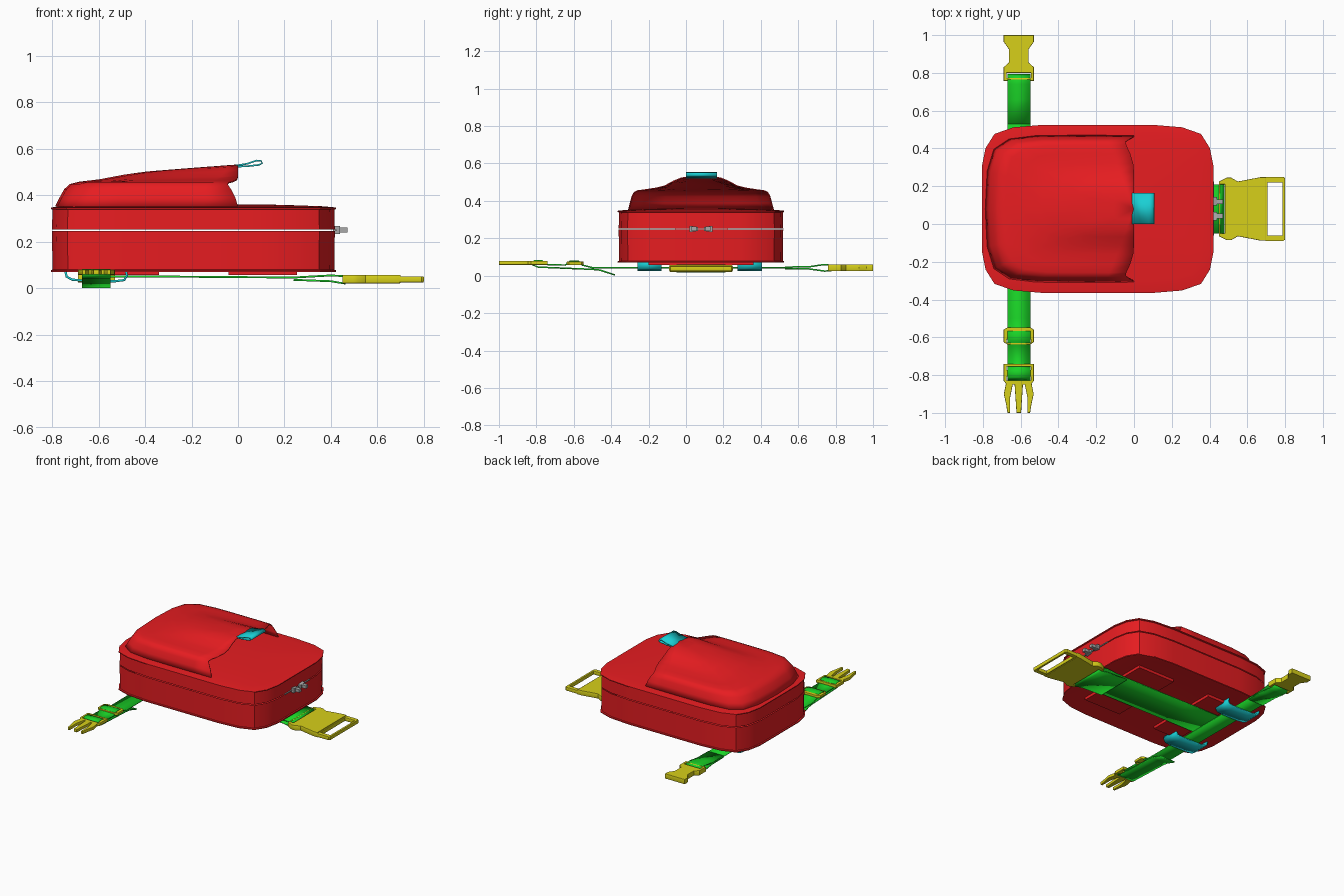
import bpy, bmesh, math

if "Cube" in bpy.data.objects:
    bpy.data.objects.remove(bpy.data.objects["Cube"])

CY = 0.08     # centre line of the bag in y
SX = -0.61    # centre line of the cross strap in x


def material(name, rgb):
    m = bpy.data.materials.new(name)
    m.diffuse_color = (*rgb, 1)
    m.use_nodes = True
    m.node_tree.nodes["Principled BSDF"].inputs["Base Color"].default_value = m.diffuse_color
    return m


RED = material("red_fabric", (0.80, 0.012, 0.015))
GREEN = material("green_webbing", (0.01, 0.65, 0.02))
YELLOW = material("yellow_plastic", (0.68, 0.63, 0.01))
CYAN = material("cyan_tape", (0.01, 0.62, 0.65))
GREY = material("grey_metal", (0.4, 0.4, 0.4))


def add(name, mesh, mat, angle=35):
    ob = bpy.data.objects.new(name, mesh)
    bpy.context.collection.objects.link(ob)
    mesh.materials.clear()
    mesh.materials.append(mat)
    for p in mesh.polygons:
        p.use_smooth = True
    mesh.set_sharp_from_angle(angle=math.radians(angle))
    return ob


def grid(name, rows, mat, closed=False, cap_start=False, cap_end=False, thick=0, angle=35):
    """Skin a list of equal-length point rows."""
    bm = bmesh.new()
    vs = [[bm.verts.new(p) for p in r] for r in rows]
    n = len(rows[0])
    for a, b in zip(vs, vs[1:]):
        for i in range(n if closed else n - 1):
            j = (i + 1) % n
            bm.faces.new((a[i], a[j], b[j], b[i]))
    if cap_start:
        bm.faces.new(vs[0][::-1])
    if cap_end:
        bm.faces.new(vs[-1])
    bmesh.ops.remove_doubles(bm, verts=bm.verts, dist=1e-5)
    bmesh.ops.recalc_face_normals(bm, faces=bm.faces)
    me = bpy.data.meshes.new(name)
    bm.to_mesh(me)
    bm.free()
    ob = add(name, me, mat, angle)
    if thick:
        s = ob.modifiers.new("thickness", 'SOLIDIFY')
        s.thickness, s.offset = thick, 0
    return ob


def ribbon(name, path, along, lo, hi, mat, thick=0.008):
    """Webbing: an (a, z) path along x or y, with width lo..hi across it."""
    put = (lambda a, w, z: (a, w, z)) if along == 'x' else (lambda a, w, z: (w, a, z))
    return grid(name, [[put(a, lo, z), put(a, hi, z)] for a, z in path], mat, thick=thick, angle=50)


def plate(name, half, slots, place, z, thick, mat=YELLOW):
    """Flat part from a mirrored half outline (u, v) with rectangular slots (u0, u1, v)."""
    loops = [half + [(u, -v) for u, v in reversed(half)]]
    loops += [[(a, -v), (b, -v), (b, v), (a, v)] for a, b, v in slots]
    cu = bpy.data.curves.new(name, 'CURVE')
    cu.dimensions, cu.fill_mode = '2D', 'BOTH'
    cu.extrude, cu.bevel_depth, cu.offset = thick / 2 - 0.003, 0.003, -0.003
    cu.bevel_resolution = 1
    for lp in loops:
        sp = cu.splines.new('POLY')
        sp.points.add(len(lp) - 1)
        for pt, (u, v) in zip(sp.points, lp):
            pt.co = (*place(u, v), 0, 1)
        sp.use_cyclic_u = True
    tmp = bpy.data.objects.new("tmp", cu)
    bpy.context.collection.objects.link(tmp)
    dg = bpy.context.evaluated_depsgraph_get()
    me = bpy.data.meshes.new_from_object(tmp.evaluated_get(dg))
    bpy.data.objects.remove(tmp)
    ob = add(name, me, mat, 30)
    ob.location.z = z
    return ob


def box(name, lo, hi, mat):
    rows = [[(lo[0], lo[1], z), (hi[0], lo[1], z), (hi[0], hi[1], z), (lo[0], hi[1], z)]
            for z in (lo[2], hi[2])]
    return grid(name, rows, mat, True, True, True)


def lerp(table, t):
    for (a, va), (b, vb) in zip(table, table[1:]):
        if t <= b:
            return va + (vb - va) * max(0, (t - a) / (b - a))
    return table[-1][1]


# bag outline: one quarter, mirrored twice
Q = [(0.612, 0.0), (0.612, 0.22), (0.592, 0.32), (0.545, 0.395), (0.445, 0.43), (0.29, 0.443), (0, 0.443)]
H = Q + [(-x, y) for x, y in Q[-2::-1]]
OUTLINE = H + [(x, -y) for x, y in H[-2:0:-1]]


def ring(inset, z):
    return [(-0.192 + x * (1 - inset / 0.612), CY + y * (1 - inset / 0.443), z) for x, y in OUTLINE]


# lower tray and upper lid, split by a thin zip gap
grid("bag_lower", [ring(*r) for r in [(0.05, 0.076), (0.015, 0.07), (-0.002, 0.07), (-0.002, 0.077),
     (0.005, 0.08), (0.003, 0.247)]], RED, True, cap_start=True)
grid("bag_lid", [ring(*r) for r in [(0.003, 0.252), (0.005, 0.338), (-0.002, 0.341), (-0.002, 0.347),
     (0.01, 0.349), (0.06, 0.353), (0.2, 0.358), (0.32, 0.361)]], RED, True, cap_end=True)

# raised pocket with an open mouth facing +x
U = [(0, 0.385), (-0.15, 0.387), (-0.35, 0.387), (-0.52, 0.385), (-0.66, 0.368), (-0.74, 0.315),
     (-0.775, 0.2), (-0.785, 0)]
U = U + [(x, -y) for x, y in U[-2::-1]]
RISE = [(-0.7, 0), (-0.56, 0.015), (-0.45, 0.04), (-0.2, 0.06), (0, 0.075)]
SPREAD = [(0, 1), (0.09, 0.97), (0.14, 0.72), (0.2, 0.28), (0.27, 0.1), (0.34, 0)]
rows = []
for s, z, back in [(1, 0.352, 0), (0.975, 0.39, -0.012), (0.95, 0.425, -0.03), (0.92, 0.446, -0.045),
                   (0.87, 0.454, -0.04), (0.76, 0.455, -0.02), (0.62, 0.455, -0.004), (0.5, 0.455, 0),
                   (0.38, 0.455, 0), (0.27, 0.455, 0), (0.14, 0.455, 0), (0, 0.455, 0)]:
    row = []
    for x, y in U:
        px, py = x * s + (back if x == 0 else 0), y * s
        bump = lerp(RISE, px) * lerp(SPREAD, abs(py)) if s < 0.9 else 0
        row.append((px, CY + py, z + bump))
    rows.append(row)
grid("top_pocket", rows, RED, thick=0.006, angle=40)

# pull tab at the pocket mouth
ribbon("pull_tab", [(-0.01, 0.523), (0.045, 0.526), (0.09, 0.531), (0.104, 0.538), (0.1, 0.548),
                    (0.08, 0.55), (0.04, 0.536), (-0.01, 0.528)], 'x', 0.0, 0.165, CYAN, 0.007)

# zip strip and pullers on the end wall
box("zip_strip", (0.41, -0.06, 0.246), (0.424, 0.225, 0.253), GREY)
for i, side in enumerate((-1, 1)):
    def py(d):
        return CY + side * d
    grid("zip_slider_%d" % i, [[(x, py(d), 0.25 + sz * h) for x, sz in ((0.415, -1), (0.44, -1), (0.44, 1), (0.415, 1))]
         for d, h in ((0.017, 0.011), (0.062, 0.017))], GREY, True, True, True)
    y0, y1 = sorted((py(0.025), py(0.05)))
    box("zip_pull_%d" % i, (0.438, y0, 0.24), (0.472, y1, 0.262), GREY)

# base panels stitched over the lengthwise strap
for i, (a, b) in enumerate(((-0.55, -0.34), (-0.04, 0.255))):
    box("base_panel_%d" % i, (a, CY - 0.28, 0.056), (b, CY + 0.28, 0.077), RED)

# lengthwise strap looping through the wide buckle
ribbon("long_strap", [(-0.67, 0.05), (-0.3, 0.05), (0.24, 0.046), (0.4, 0.055), (0.455, 0.052), (0.475, 0.037),
                      (0.46, 0.02), (0.4, 0.03), (0.24, 0.036)], 'x', CY - 0.13, CY + 0.13, GREEN)


def across(u, v):
    return (u, CY + v)


plate("wide_buckle_body", [(0.45, 0.145), (0.49, 0.165), (0.515, 0.165), (0.55, 0.145), (0.67, 0.168), (0.7, 0.168)],
      [(0.457, 0.482, 0.13)], across, 0.039, 0.036)
plate("wide_buckle_frame", [(0.695, 0.17), (0.79, 0.17), (0.8, 0.162)],
      [(0.708, 0.785, 0.14)], across, 0.038, 0.026)

# cross strap: slider hump, male end loop and loose tail
W0, W1 = SX - 0.061, SX + 0.061
ribbon("cross_strap", [(0.57, 0.043), (-0.5, 0.043), (-0.555, 0.057), (-0.575, 0.077), (-0.62, 0.077),
                       (-0.645, 0.057), (-0.755, 0.06), (-0.77, 0.08), (-0.81, 0.08), (-0.826, 0.06),
                       (-0.79, 0.046), (-0.5, 0.034), (-0.46, 0.03), (-0.38, 0.004)], 'y', W0, W1, GREEN)
ribbon("cross_strap_loop", [(0.53, 0.046), (0.66, 0.048), (0.74, 0.06), (0.775, 0.056), (0.79, 0.043),
                            (0.775, 0.026), (0.74, 0.025), (0.66, 0.036), (0.53, 0.038)], 'y', W0, W1, GREEN)


def up(u, v):
    return (SX + v, u)


def down(u, v):
    return (SX + v, -u)


# small buckle: socket, three-pronged plug and strap slider
plate("buckle_socket", [(0.758, 0.08), (0.83, 0.08), (0.855, 0.052), (0.925, 0.052), (0.965, 0.08), (1.0, 0.08)],
      [(0.774, 0.8, 0.064)], up, 0.043, 0.036)
plate("buckle_plug", [(0.74, 0.08), (0.83, 0.08), (0.845, 0.068), (0.9, 0.079), (0.96, 0.066), (1.0, 0.06),
                      (1.0, 0.046), (0.92, 0.046), (0.85, 0.032), (0.85, 0.022), (1.0, 0.012)],
      [(0.755, 0.772, 0.064), (0.808, 0.828, 0.064)], down, 0.069, 0.022)
plate("strap_slider", [(0.547, 0.06), (0.56, 0.08), (0.625, 0.08), (0.638, 0.06)],
      [(0.557, 0.574, 0.064), (0.611, 0.628, 0.064)], down, 0.066, 0.018)

# belt loops under the bag
for i, c in enumerate((CY - 0.275, CY + 0.26)):
    ribbon("belt_loop_%d" % i, [(-0.745, 0.08), (-0.738, 0.05), (-0.715, 0.037), (-0.66, 0.032), (-0.53, 0.03),
                                (-0.49, 0.035), (-0.478, 0.055), (-0.485, 0.08)], 'x', c - 0.065, c + 0.065, CYAN, 0.01)
